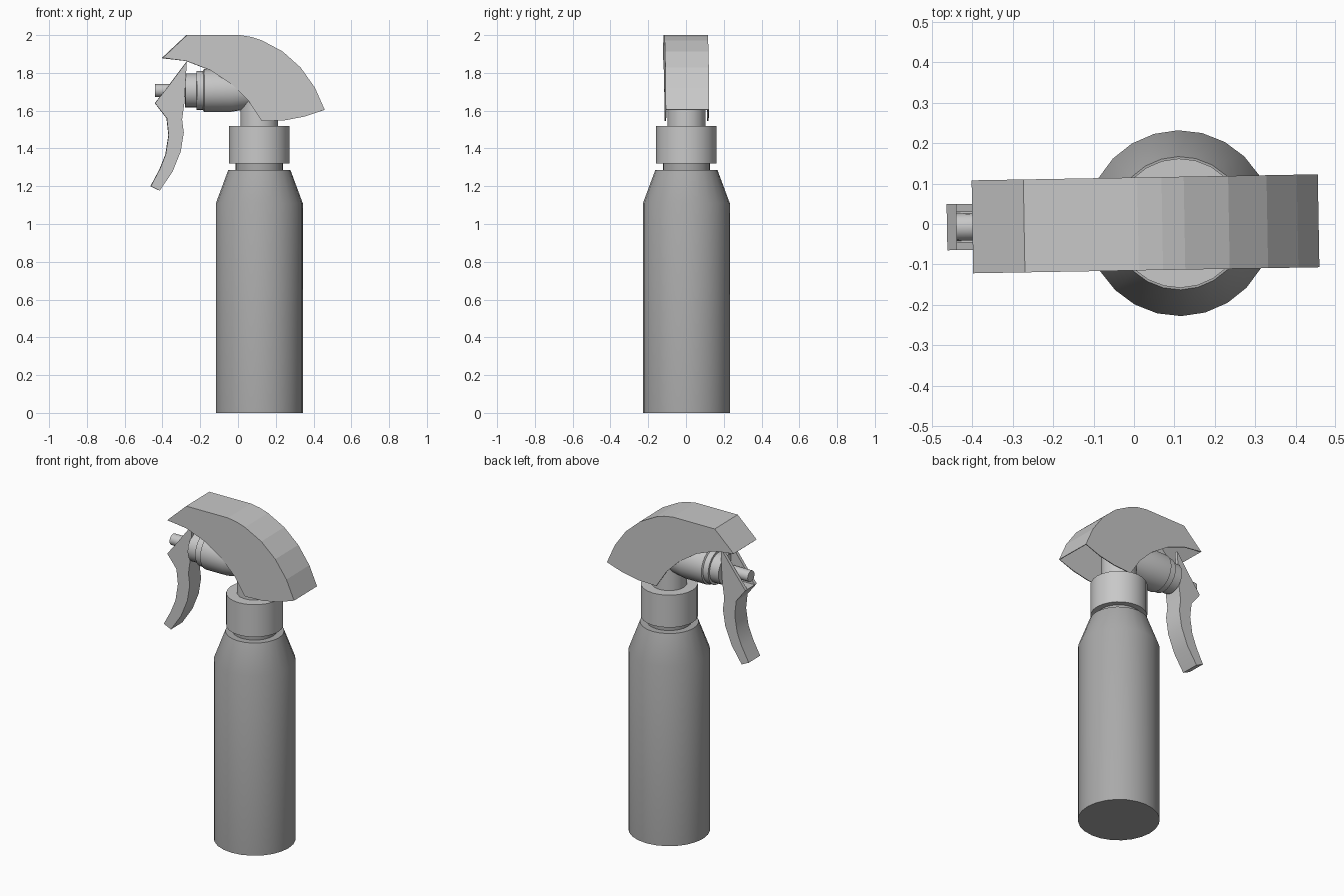
import bpy, bmesh, math
from mathutils import Matrix, Vector

cube = bpy.data.objects.get("Cube")
if cube:
    bpy.data.objects.remove(cube, do_unlink=True)

TURN = Matrix.Rotation(math.radians(1.0), 4, 'Z')   # slight turn of the whole sprayer
AXIS_X, PUMP_Z = 0.113, 1.707


def material(name, value):
    m = bpy.data.materials.new(name)
    m.use_nodes = True
    colour = (value, value, value, 1.0)
    m.diffuse_color = colour
    m.node_tree.nodes["Principled BSDF"].inputs["Base Color"].default_value = colour
    return m


BOTTLE = material("bottle grey", 0.40)
LIGHT = material("light grey", 0.58)


def finish(name, bm, mat, smooth=True):
    mesh = bpy.data.meshes.new(name)
    bm.transform(TURN)
    bm.to_mesh(mesh)
    bm.free()
    mesh.materials.append(mat)
    obj = bpy.data.objects.new(name, mesh)
    bpy.context.collection.objects.link(obj)
    if smooth:
        bpy.ops.object.select_all(action='DESELECT')
        obj.select_set(True)
        bpy.context.view_layer.objects.active = obj
        bpy.ops.object.shade_smooth_by_angle(angle=math.radians(30))
    return obj


def lathe(name, profile, mat, sides=24, along_x=False):
    """Capped turned solid from (radius, position) pairs."""
    bm = bmesh.new()
    rings = []
    for r, h in profile:
        ring = []
        for i in range(sides):
            a = 2 * math.pi * i / sides
            u, v = r * math.cos(a), r * math.sin(a)
            co = (h, u, PUMP_Z + v) if along_x else (AXIS_X + u, v, h)
            ring.append(bm.verts.new(co))
        rings.append(ring)
    for lo, hi in zip(rings, rings[1:]):
        for i in range(sides):
            j = (i + 1) % sides
            bm.faces.new((lo[i], lo[j], hi[j], hi[i]))
    bm.faces.new(rings[0])
    bm.faces.new(rings[-1])
    bmesh.ops.recalc_face_normals(bm, faces=bm.faces)
    return finish(name, bm, mat)


def plate(name, outline, y0, y1, mat):
    """Outline in x, z extruded between two y positions."""
    bm = bmesh.new()
    face = bm.faces.new([bm.verts.new((x, y0, z)) for x, z in outline])
    out = bmesh.ops.extrude_face_region(bm, geom=[face])
    moved = [g for g in out["geom"] if isinstance(g, bmesh.types.BMVert)]
    bmesh.ops.translate(bm, verts=moved, vec=(0, y1 - y0, 0))
    bmesh.ops.recalc_face_normals(bm, faces=bm.faces)
    return finish(name, bm, mat)


# Bottle with sloped shoulder and neck
lathe("bottle", [(0.23, 0), (0.23, 1.11), (0.165, 1.285)], BOTTLE)
lathe("bottle_neck", [(0.125, 1.27), (0.125, 1.33)], BOTTLE)

# Screw collar and stem
lathe("collar", [(0.16, 1.32), (0.16, 1.52)], LIGHT)
lathe("stem", [(0.10, 1.50), (0.10, 1.72)], LIGHT, 16)

# Horizontal pump with stepped rings, and the nozzle rod
lathe("pump_body", [(0.09, -0.28), (0.09, -0.22), (0.104, -0.22), (0.104, -0.185),
                    (0.113, -0.18), (0.113, -0.035), (0.085, 0.13)],
      LIGHT, 24, True)
lathe("nozzle_rod", [(0.034, -0.44), (0.034, -0.27)], LIGHT, 16, True)

# Trigger: curved grip with two cheeks either side of the rod
grip = [(-0.44, 1.64), (-0.378, 1.56), (-0.368, 1.47), (-0.384, 1.368),
        (-0.415, 1.29), (-0.463, 1.20), (-0.415, 1.177), (-0.347, 1.278),
        (-0.304, 1.384), (-0.288, 1.484), (-0.297, 1.553), (-0.285, 1.64)]
plate("trigger_grip", grip, -0.057, 0.057, LIGHT)
cheek = [(-0.44, 1.64), (-0.285, 1.64), (-0.272, 1.86), (-0.373, 1.725)]
for side, s in (("left", 1), ("right", -1)):
    plate("trigger_cheek_" + side, cheek, s * 0.037, s * 0.057, LIGHT)

# Hood: thin shell, open underneath
top = [(-0.40, 1.88), (-0.272, 2.0), (0.01, 2.0), (0.07, 1.99), (0.125, 1.972),
       (0.235, 1.913), (0.33, 1.828), (0.405, 1.722), (0.457, 1.605)]
under = [(0.352, 1.569), (0.246, 1.549), (0.124, 1.544), (0.055, 1.65),
         (-0.03, 1.735), (-0.15, 1.815), (-0.275, 1.863)]
bm = bmesh.new()
sides = [[bm.verts.new((x, y, z)) for x, z in top + under] for y in (-0.115, 0.115)]
bm.faces.new(sides[0][::-1])
bm.faces.new(sides[1])
for i in range(len(top) - 1):
    bm.faces.new((sides[0][i], sides[0][i + 1], sides[1][i + 1], sides[1][i]))
bm.normal_update()
centre = Vector((0.05, 0, 1.7))
for f in bm.faces:
    if f.normal.dot(f.calc_center_median() - centre) < 0:
        f.normal_flip()
hood = finish("hood", bm, LIGHT, smooth=False)
shell = hood.modifiers.new("shell", 'SOLIDIFY')
shell.thickness = 0.005
shell.offset = -1
